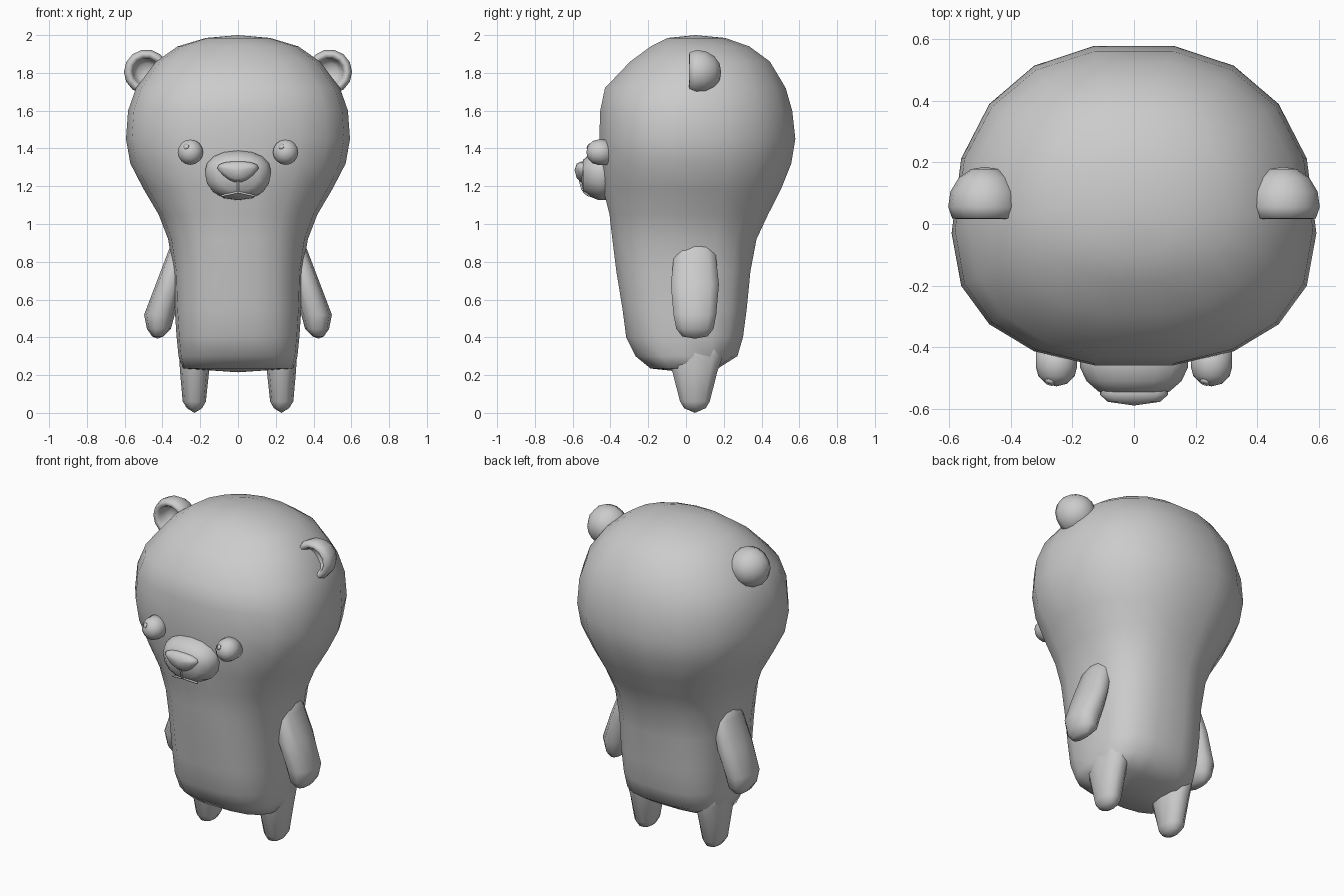
import bpy, bmesh, math
from mathutils import Vector

if "Cube" in bpy.data.objects:
    bpy.data.objects.remove(bpy.data.objects["Cube"], do_unlink=True)

grey = bpy.data.materials.new("plain grey")
grey.use_nodes = True
GREY = (0.6, 0.6, 0.6, 1.0)
grey.diffuse_color = GREY
grey.node_tree.nodes["Principled BSDF"].inputs["Base Color"].default_value = GREY


def finish(name, bm):
    bmesh.ops.recalc_face_normals(bm, faces=bm.faces)
    for f in bm.faces:
        f.smooth = True
    me = bpy.data.meshes.new(name)
    bm.to_mesh(me)
    bm.free()
    me.materials.append(grey)
    ob = bpy.data.objects.new(name, me)
    bpy.context.collection.objects.link(ob)
    return ob


def loft(name, rings, start=None, end=None):
    """Skin a list of point rings; each end closes on a pole point or a flat cap."""
    bm = bmesh.new()
    rows = [[bm.verts.new(p) for p in ring] for ring in rings]
    n = len(rows[0])
    for a, b in zip(rows, rows[1:]):
        for i in range(n):
            j = (i + 1) % n
            bm.faces.new((a[i], a[j], b[j], b[i]))
    for row, pole in ((rows[0], start), (rows[-1], end)):
        if pole is None:
            bm.faces.new(row)
        else:
            tip = bm.verts.new(pole)
            for i in range(n):
                bm.faces.new((row[i], row[(i + 1) % n], tip))
    return finish(name, bm)


def oval(n, hu, hv_neg, hv_pos, power=2.0):
    """Superellipse outline with different depth on its two halves."""
    pts = []
    for i in range(n):
        a = 2 * math.pi * i / n
        c, s = math.cos(a), math.sin(a)
        u = math.copysign(abs(c) ** (2 / power), c) * hu
        v = math.copysign(abs(s) ** (2 / power), s) * (hv_pos if s > 0 else hv_neg)
        pts.append((u, v))
    return pts


# Head and body in one skin: z, half width, front y, back y, widest y, squareness
body = [
    (1.985, .17, -.10, .21, .05, 2.0), (1.94, .32, -.19, .34, .04, 2.1),
    (1.86, .434, -.30, .45, .03, 2.2), (1.72, .54, -.435, .535, .0, 2.25),
    (1.60, .582, -.46, .57, -.02, 2.3), (1.45, .593, -.465, .587, -.03, 2.3),
    (1.32, .57, -.458, .565, -.02, 2.3), (1.185, .50, -.445, .51, 0, 2.3),
    (1.05, .42, -.41, .44, 0, 2.4), (.92, .37, -.395, .378, 0, 2.5),
    (.75, .342, -.373, .345, 0, 2.7), (.55, .335, -.34, .325, 0, 2.8),
    (.40, .325, -.32, .305, 0, 2.8), (.30, .315, -.27, .275, 0, 2.8),
    (.235, .295, -.19, .17, 0, 2.8)]
loft("body", [[(u, yc + v, z) for u, v in oval(18, hx, yc - yf, yb - yc, p)]
              for z, hx, yf, yb, yc, p in body], start=(0, .05, 2.0), end=(0, 0, .215))


def limb(name, rows, side, tip_z):
    """Rows: z, inner x, outer x, half depth."""
    rings = [[(side * ((xi + xo) / 2 + u), .047 + v, z)
              for u, v in oval(10, (xo - xi) / 2, hy, hy, 2.3)] for z, xi, xo, hy in rows]
    _, xi, xo, _ = rows[-1]
    loft(name, rings, end=(side * (xi + xo) / 2, .047, tip_z))


# Ear: a dished dome turned around the front-back axis (radius, y)
ear = [(.045, .098), (.066, .075), (.074, .035), (.086, .016), (.106, .018),
       (.119, .055), (.112, .105), (.085, .15), (.045, .178)]

for word, side in (("left", 1), ("right", -1)):
    limb(word + "_leg", [(.42, .15, .31, .16), (.30, .15, .312, .155), (.22, .153, .307, .125),
                         (.06, .17, .293, .082), (.025, .19, .27, .06)], side, .0)
    limb(word + "_arm", [(.93, .25, .34, .07), (.84, .26, .375, .115), (.68, .29, .436, .133),
                         (.52, .335, .497, .118), (.445, .355, .482, .103),
                         (.405, .395, .455, .07)], side, .393)
    loft(word + "_ear", [[(side * .485 + u, y, 1.805 + v) for u, v in oval(14, r, r, r)]
                         for r, y in ear],
         start=(side * .485, .105, 1.805), end=(side * .485, .186, 1.805))

    # Eye: half ball with a flat back
    eye_x, eye_z = side * .252, 1.38
    loft(word + "_eye", [[(eye_x + u, y, eye_z + v) for u, v in oval(16, r, r, r)]
                         for r, y in ((.067, -.40), (.067, -.465), (.059, -.495), (.035, -.519))],
         end=(eye_x, -.528, eye_z))
    # Small raised glint, lying on the eye
    out = Vector((-.35, -.8, .48)).normalized()
    u_ax = out.cross(Vector((0, 0, 1))).normalized()
    v_ax = u_ax.cross(out)
    base = Vector((eye_x, -.463, eye_z)) + out * .062
    loft(word + "_eye_glint", [[base + out * d + u_ax * u + v_ax * v
                                for u, v in oval(10, .016, .016, .016)] for d in (0, .005)])

# Muzzle: y, half width, height below and above its middle
loft("muzzle", [[(u, y, 1.275 + v) for u, v in oval(16, hx, lo, up, 2.2)]
                for y, hx, lo, up in ((-.40, .176, .15, .115), (-.465, .176, .148, .113),
                                      (-.51, .155, .13, .095), (-.545, .115, .10, .065))],
     end=(0, -.558, 1.26))

# Nose: wide on top, narrower below
nose = loft("nose", [[(u * (1 if v >= 0 else 1 + v * 6), y, 1.295 + v)
                      for u, v in oval(14, hx, lo, up, 2.4)]
                     for y, hx, lo, up in ((-.51, .105, .07, .035), (-.555, .111, .075, .037),
                                           (-.578, .085, .055, .026))], end=(0, -.59, 1.285))


# Mouth lines: thin raised tubes
def tube(name, pts):
    cu = bpy.data.curves.new(name, "CURVE")
    cu.dimensions = "3D"
    cu.bevel_depth = .006
    cu.bevel_resolution = 1
    sp = cu.splines.new("POLY")
    sp.points.add(len(pts) - 1)
    for p, co in zip(sp.points, pts):
        p.co = (*co, 1)
    cu.materials.append(grey)
    bpy.context.collection.objects.link(bpy.data.objects.new(name, cu))


tube("mouth_line", [(0, -.562, 1.23), (0, -.55, 1.185), (0, -.538, 1.168)])
tube("mouth_smile", [(-.085, -.514, 1.15), (-.045, -.525, 1.158), (0, -.538, 1.168),
                     (.045, -.525, 1.158), (.085, -.514, 1.15)])
